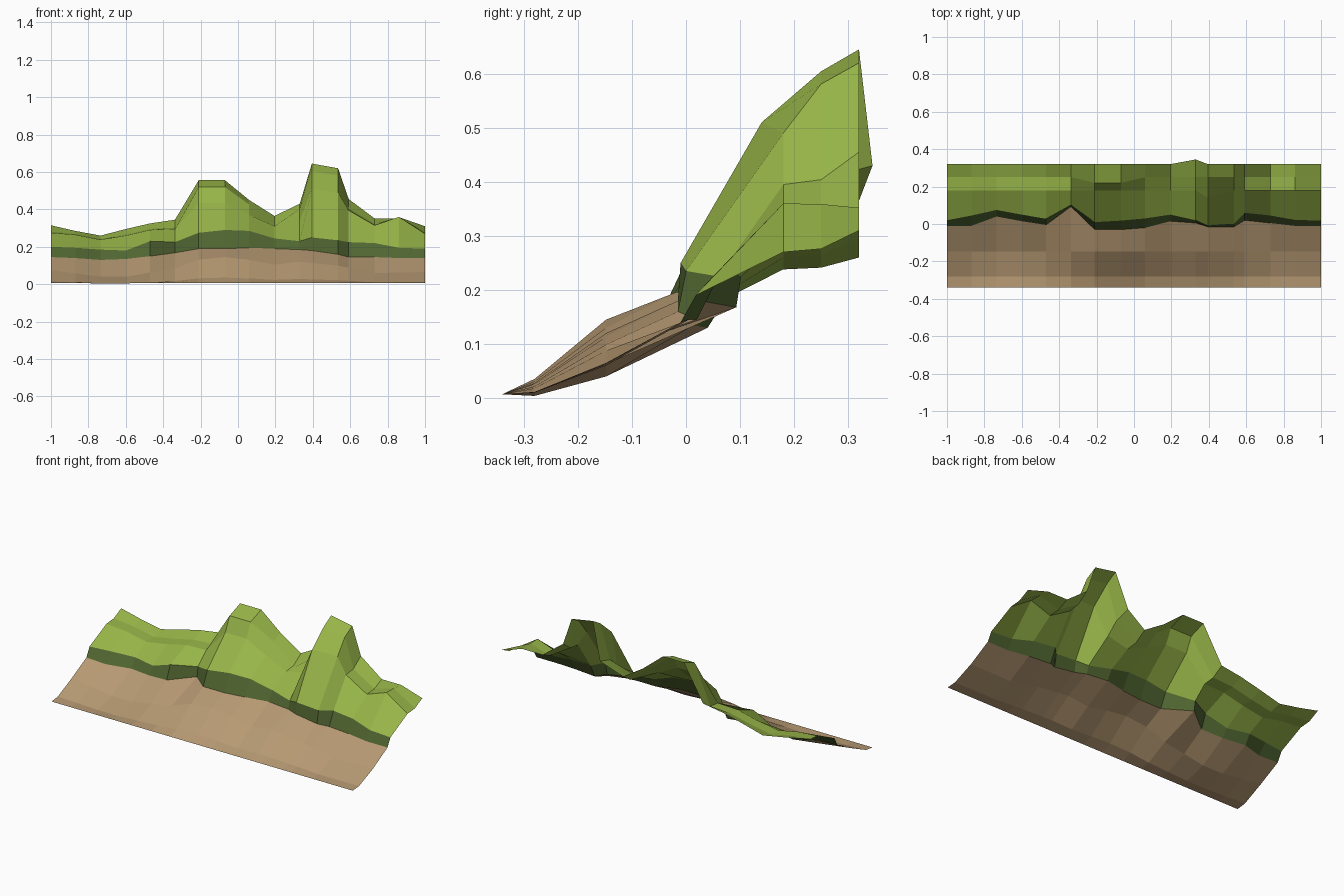
import bpy, bmesh

if "Cube" in bpy.data.objects:
    bpy.data.objects.remove(bpy.data.objects["Cube"])

# Stations along the strip, left to right
X = [-1, -.87, -.735, -.6, -.47, -.337, -.21, -.07, .06, .195, .33, .395, .535, .592, .73, .86, 1]


def curve(points):
    """Sample a piecewise-linear profile at every station."""
    out = []
    for x in X:
        for (x0, v0), (x1, v1) in zip(points, points[1:]):
            if x0 <= x <= x1:
                out.append(v0 + (v1 - v0) * (x - x0) / (x1 - x0))
                break
    return out


def material(name, color):
    m = bpy.data.materials.new(name)
    m.diffuse_color = (*color, 1)
    m.use_nodes = True
    m.node_tree.nodes["Principled BSDF"].inputs["Base Color"].default_value = m.diffuse_color
    return m


def loft(name, rows, mat):
    """Bridge rows of (y heights, z heights) into one flat-faced sheet."""
    bm = bmesh.new()
    vs = [[bm.verts.new(p) for p in zip(X, ys, zs)] for ys, zs in rows]
    for a, b in zip(vs, vs[1:]):
        for i in range(len(X) - 1):
            bm.faces.new((a[i], a[i + 1], b[i + 1], b[i]))
    me = bpy.data.meshes.new(name)
    bm.to_mesh(me)
    bm.free()
    me.materials.append(mat)
    bpy.context.collection.objects.link(bpy.data.objects.new(name, me))


def flat(v):
    return [v] * len(X)


# Dirt slope: foot, toe, belly and upper edge
belly_z = curve([(-1, .075), (-.735, .04), (-.6, .04), (-.337, .085), (-.2, .135), (-.07, .145),
                 (.06, .13), (.195, .105), (.33, .12), (.53, .10), (.73, .06), (1, .065)])
toe_z = [max(0, .3 * z - .008) for z in belly_z]
edge_y = [-.01, -.01, .04, .015, -.005, .093, -.03, -.03, -.02, .015, .005, -.015, -.015, .02, .005, -.01, -.01]
edge_z = [.145, .14, .13, .135, .15, .168, .19, .19, .195, .19, .185, .18, .16, .145, .145, .14, .14]

# Grass lip above the dirt
lip_y = [.02, .045, .075, .05, .028, .102, .01, .018, .03, .05, .02, -.01, 0, .06, .045, .022, .018]
lip_z = [.2, .195, .185, .18, .23, .225, .275, .29, .285, .245, .23, .25, .235, .225, .22, .195, .19]

# Grass hills: shoulder, brow and back ridge
mid_z = [.275, .265, .238, .26, .29, .295, .435, .435, .37, .31, .34, .51, .49, .395, .315, .36, .27]
top_z = [.315, .285, .26, .295, .325, .345, .556, .556, .45, .365, .43, .645, .62, .455, .352, .352, .31]
mid_y = [.14 if z > .5 else .18 for z in mid_z]
brow_z = [m + (t - m) * (.7 if t - m > .075 else .15) for m, t in zip(mid_z, top_z)]
brow_y = [.22 if .43 < z < .45 else .25 for z in mid_z]
top_y = [.345 if x == .33 else .32 for x in X]

dirt = material("dirt brown", (.47, .32, .17))
edge = material("dark grass", (.08, .13, .03))
grass = material("light grass", (.31, .46, .065))

loft("dirt_slope", [(flat(-.34), flat(.007)), (flat(-.28), toe_z),
                    (flat(-.148), belly_z), (edge_y, edge_z)], dirt)
loft("grass_lip", [(edge_y, edge_z), (lip_y, lip_z)], edge)
loft("grass_hills", [(lip_y, lip_z), (mid_y, mid_z), (brow_y, brow_z), (top_y, top_z)], grass)
